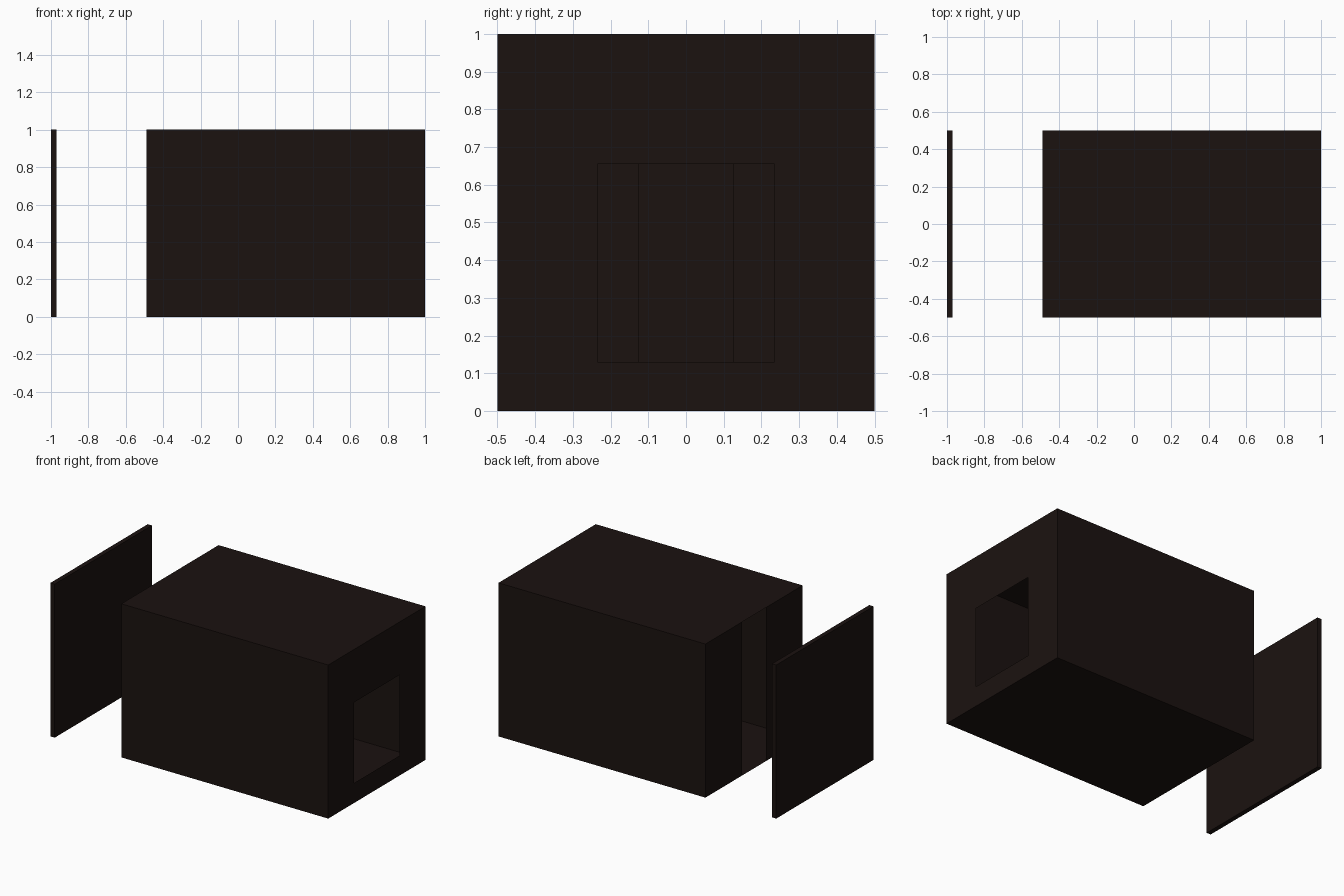
import bpy, bmesh

if "Cube" in bpy.data.objects:
    bpy.data.objects.remove(bpy.data.objects["Cube"])

mat = bpy.data.materials.new("dark_brown")
mat.diffuse_color = (0.011, 0.006, 0.005, 1)
mat.use_nodes = True
mat.node_tree.nodes["Principled BSDF"].inputs["Base Color"].default_value = mat.diffuse_color


def make(name, build):
    bm = bmesh.new()
    build(bm)
    bmesh.ops.remove_doubles(bm, verts=bm.verts, dist=1e-4)
    me = bpy.data.meshes.new(name)
    bm.to_mesh(me)
    bm.free()
    ob = bpy.data.objects.new(name, me)
    me.materials.append(mat)
    bpy.context.collection.objects.link(ob)
    return ob


def quad(bm, *pts):
    bm.faces.new([bm.verts.new(p) for p in pts])


def end_panel(bm, x, y0, y1, z0, z1, outward):
    pts = [(x, y0, z0), (x, y1, z0), (x, y1, z1), (x, y0, z1)]
    quad(bm, *(pts if outward > 0 else pts[::-1]))


X0, X1, W, H = -0.49, 1.0, 0.5, 1.0


# Thin-walled shell: floor, roof and two long sides
def shell(bm):
    ring = [(-W, 0), (W, 0), (W, H), (-W, H)]
    for (ya, za), (yb, zb) in zip(ring, ring[1:] + ring[:1]):
        quad(bm, (X0, ya, za), (X0, yb, zb), (X1, yb, zb), (X1, ya, za))
    bmesh.ops.recalc_face_normals(bm, faces=bm.faces)
    # Recalculate after welding so every wall faces outward
    bmesh.ops.remove_doubles(bm, verts=bm.verts, dist=1e-4)
    bmesh.ops.recalc_face_normals(bm, faces=bm.faces)
    if sum(f.normal.z * (f.calc_center_median().z - H / 2) for f in bm.faces) < 0:
        bmesh.ops.reverse_faces(bm, faces=bm.faces)


# Right end wall around the window
def window_wall(bm):
    w, z0, z1 = 0.235, 0.13, 0.655
    end_panel(bm, X1, -W, -w, 0, H, 1)
    end_panel(bm, X1, w, W, 0, H, 1)
    end_panel(bm, X1, -w, w, 0, z0, 1)
    end_panel(bm, X1, -w, w, z1, H, 1)


# Left end wall: two panels beside a full-height doorway
def door_wall(bm):
    d = 0.125
    end_panel(bm, X0, -W, -d, 0, H, -1)
    end_panel(bm, X0, d, W, 0, H, -1)


# Free-standing slab beyond the doorway
def slab(bm):
    bmesh.ops.create_cube(bm, size=1)
    for v in bm.verts:
        v.co = (-0.985 + v.co.x * 0.03, v.co.y * 2 * W, (v.co.z + 0.5) * H)


make("room_shell", shell)
make("window_wall", window_wall)
make("door_wall", door_wall)
make("end_slab", slab)
